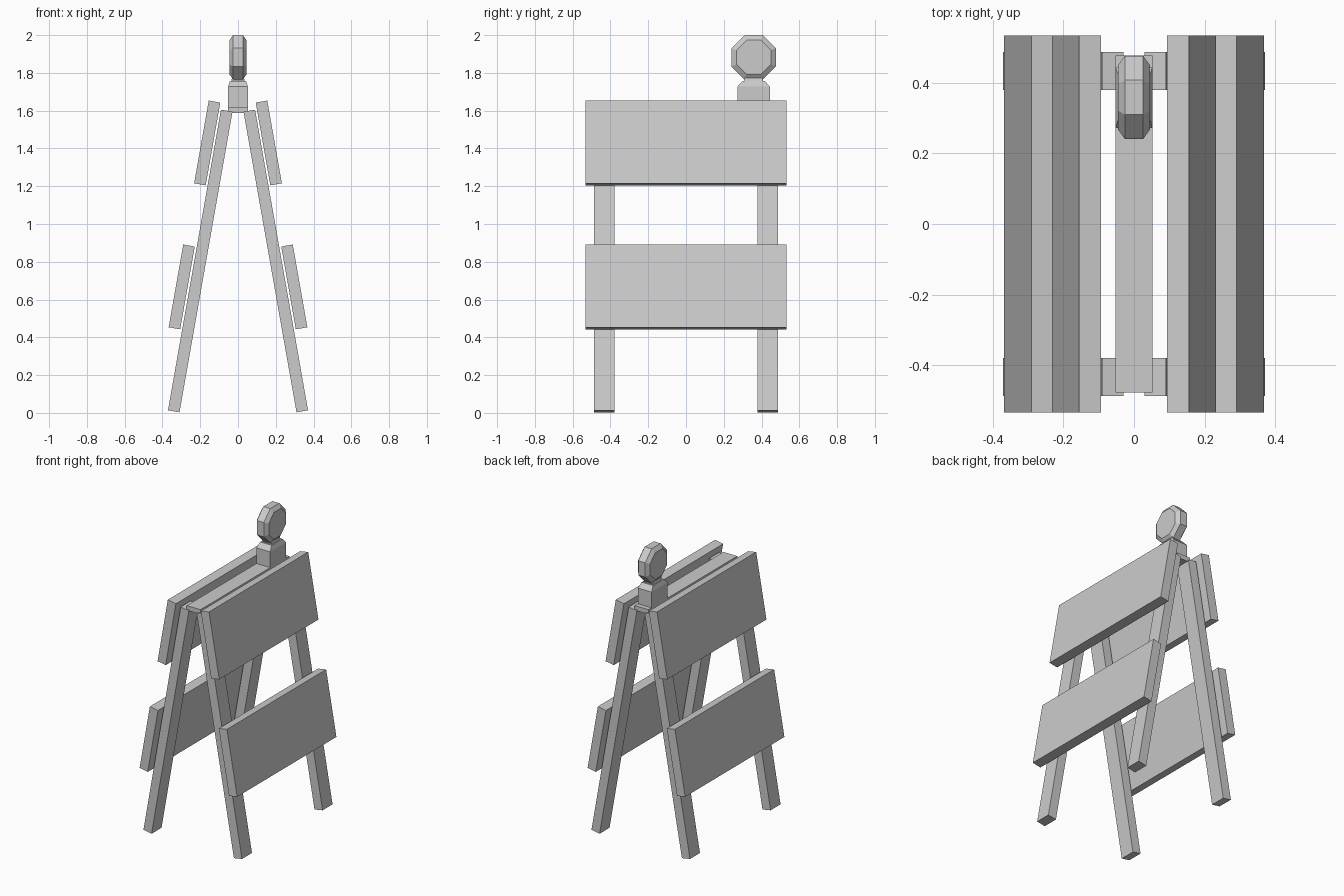
import bpy, bmesh, math
from mathutils import Matrix, Vector

cube = bpy.data.objects.get("Cube")
if cube:
    bpy.data.objects.remove(cube, do_unlink=True)

grey = bpy.data.materials.new("plain grey")
grey.use_nodes = True
grey.diffuse_color = (0.6, 0.6, 0.6, 1)
grey.node_tree.nodes["Principled BSDF"].inputs["Base Color"].default_value = (0.6, 0.6, 0.6, 1)

TILT = math.radians(10)
LAMP_Y = 0.358


def finish(name, bm):
    bmesh.ops.recalc_face_normals(bm, faces=bm.faces)
    mesh = bpy.data.meshes.new(name)
    bm.to_mesh(mesh)
    bm.free()
    mesh.materials.append(grey)
    obj = bpy.data.objects.new(name, mesh)
    bpy.context.collection.objects.link(obj)
    return obj


def box(name, center, size, tilt=0):
    bm = bmesh.new()
    bmesh.ops.create_cube(bm, size=1, matrix=Matrix.Diagonal((*size, 1)))
    obj = finish(name, bm)
    obj.location = center
    obj.rotation_euler.y = tilt
    return obj


def loft(name, rings):
    """Join rings of points with quads and cap both ends."""
    bm = bmesh.new()
    loops = [[bm.verts.new(p) for p in ring] for ring in rings]
    for a, b in zip(loops, loops[1:]):
        for i in range(len(a)):
            j = (i + 1) % len(a)
            bm.faces.new((a[i], a[j], b[j], b[i]))
    bm.faces.new(loops[0])
    bm.faces.new(loops[-1])
    return finish(name, bm)


def rectangle(hx, hy, z):
    return [(sx * hx, LAMP_Y + sy * hy, z) for sx, sy in ((-1, -1), (1, -1), (1, 1), (-1, 1))]


def octagon(x, apothem):
    r = apothem / math.cos(math.pi / 8)
    angles = [math.pi / 8 + i * math.pi / 4 for i in range(8)]
    return [(x, LAMP_Y + r * math.cos(a), 1.8825 + r * math.sin(a)) for a in angles]


# Splayed legs and the boards fixed to their outer faces
for side, s in (("left", 1), ("right", -1)):
    for end, y in (("front", -0.433), ("back", 0.433)):
        box(f"{end}_{side}_leg", (s * 0.2, y, 0.804), (0.062, 0.107, 1.616), -s * TILT)
    box(f"upper_{side}_board", (s * 0.163, 0, 1.429), (0.062, 1.066, 0.445), -s * TILT)
    box(f"lower_{side}_board", (s * 0.298, 0, 0.667), (0.062, 1.066, 0.445), -s * TILT)

# Flat plate bridging the leg tops
box("top_plate", (0, 0, 1.604), (0.104, 0.954, 0.032))

# Warning lamp: chamfered battery case, neck and bevelled octagonal lens
loft("lamp_base", [rectangle(0.052, 0.086, 1.618), rectangle(0.052, 0.086, 1.727),
                   rectangle(0.043, 0.058, 1.758)])
loft("lamp_neck", [rectangle(0.036, 0.047, 1.755), rectangle(0.03, 0.047, 1.78)])
loft("lamp_lens", [octagon(-0.045, 0.091), octagon(-0.026, 0.1175),
                   octagon(0.026, 0.1175), octagon(0.045, 0.091)])
